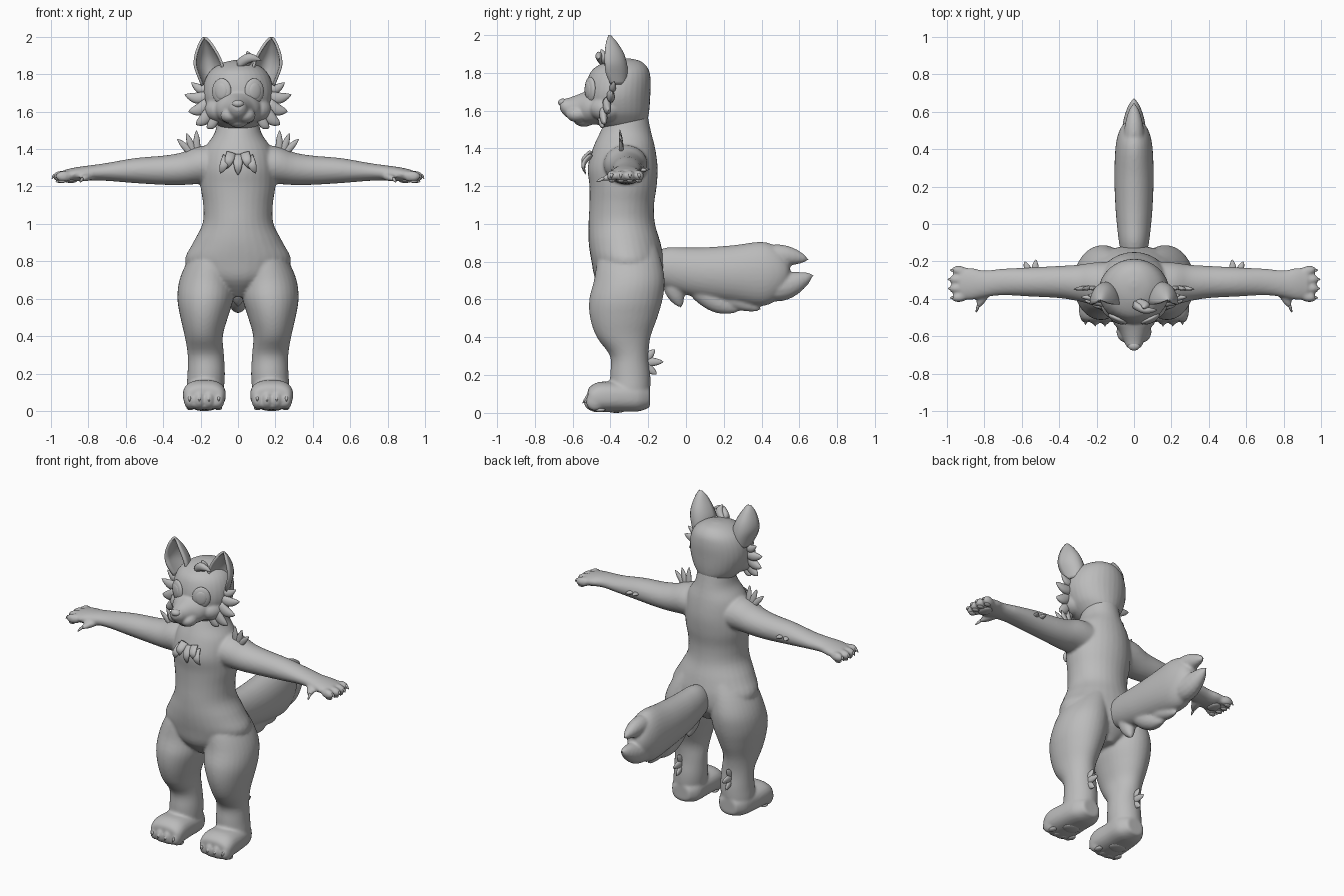
import bpy, bmesh, math
from mathutils import Vector, Matrix

cube = bpy.data.objects.get("Cube")
if cube:
    bpy.data.objects.remove(cube)

grey = bpy.data.materials.new("plain_grey")
grey.use_nodes = True
grey.diffuse_color = (0.5, 0.5, 0.5, 1)
grey.node_tree.nodes["Principled BSDF"].inputs["Base Color"].default_value = (0.5, 0.5, 0.5, 1)
X, Y, Z = Vector((1, 0, 0)), Vector((0, 1, 0)), Vector((0, 0, 1))


def resample(keys, steps=4):
    """Catmull-Rom interpolation of key tuples."""
    out = []
    for i in range(len(keys) - 1):
        quad = [keys[max(i - 1, 0)], keys[i], keys[i + 1], keys[min(i + 2, len(keys) - 1)]]
        for j in range(steps):
            t = j / steps
            out.append([b + 0.5 * t * (c - a + t * (2*a - 5*b + 4*c - d + t * (3*(b - c) + d - a)))
                        for a, b, c, d in zip(*quad)])
    return out + [list(keys[-1])]


def loft(bm, rings, u, v, n=32, power=2.0):
    """Skin superellipse rings given as (centre, ru, rv)."""
    rows = []
    for c, ru, rv in rings:
        row = []
        for i in range(n):
            a = math.tau * i / n
            ca, sa = math.cos(a), math.sin(a)
            ca = math.copysign(abs(ca) ** (2 / power), ca)
            sa = math.copysign(abs(sa) ** (2 / power), sa)
            row.append(bm.verts.new(c + u * ru * ca + v * rv * sa))
        rows.append(row)
    for a, b in zip(rows, rows[1:]):
        for i in range(n):
            bm.faces.new((a[i], a[(i + 1) % n], b[(i + 1) % n], b[i]))
    bm.faces.new(rows[0])
    bm.faces.new(rows[-1])


def ball(bm, centre, radii, turn=0):
    m = Matrix.Translation(centre) @ Matrix.Rotation(turn, 4, 'Z') @ Matrix.Diagonal((*radii, 1))
    bmesh.ops.create_uvsphere(bm, u_segments=24, v_segments=14, radius=1, matrix=m)


def spike(bm, base, tip, r, flat=0.5, thin=Y, bend=(0, 0, 0)):
    """Leaf-shaped tuft, thin along one direction, optionally bent."""
    base, tip, bend = Vector(base), Vector(tip), Vector(bend)
    d = (tip - base).normalized()
    u = d.cross(thin).normalized()
    v = d.cross(u)
    rings = []
    for i in range(10):
        t = i / 9
        w = r * (0.03 + (1 - t) ** 0.8 * (0.75 + 0.9 * t))
        rings.append((base.lerp(tip, t) + bend * math.sin(math.pi * t), w, w * flat))
    loft(bm, rings, u, v, 14)


def finish(name, bm, mirror=False, fuse=0.0, relax=0):
    bmesh.ops.recalc_face_normals(bm, faces=bm.faces[:])
    for f in bm.faces:
        f.smooth = True
    me = bpy.data.meshes.new(name)
    bm.to_mesh(me)
    bm.free()
    ob = bpy.data.objects.new(name, me)
    bpy.context.collection.objects.link(ob)
    me.materials.append(grey)
    if mirror:
        m = ob.modifiers.new("mirror", 'MIRROR')
        m.use_mirror_merge = False
    if fuse:
        m = ob.modifiers.new("fuse", 'REMESH')
        m.mode, m.voxel_size, m.use_smooth_shade = 'VOXEL', fuse, True
        m = ob.modifiers.new("relax", 'SMOOTH')
        m.factor, m.iterations = 0.5, relax
    return ob


# Body: torso, legs and arms fused into one skin
bm = bmesh.new()
torso = [(.61, -.30, .05, .09), (.7, -.30, .21, .175), (.8, -.308, .283, .192), (.9, -.325, .24, .19),
         (1.0, -.34, .19, .176), (1.1, -.34, .186, .171), (1.2, -.333, .2, .178), (1.3, -.335, .2, .185),
         (1.4, -.328, .18, .165), (1.48, -.32, .128, .137), (1.55, -.312, .11, .114), (1.62, -.31, .1, .1)]
loft(bm, [(Vector((0, y, z)), a, b) for z, y, a, b in resample(torso)], X, Y)
leg = [(.05, .175, -.29, .09, .085), (.12, .175, -.295, .1, .105), (.2, .17, -.295, .1, .106),
       (.3, .172, -.3, .097, .102), (.4, .183, -.33, .102, .142), (.5, .181, -.33, .127, .177),
       (.6, .174, -.318, .15, .194), (.7, .165, -.3, .148, .187), (.8, .14, -.3, .13, .17), (.9, .1, -.3, .1, .14)]
foot = [(-.19, .172, .08, .06, .05), (-.25, .172, .085, .1, .077), (-.35, .178, .085, .11, .079),
        (-.45, .18, .085, .115, .08), (-.5, .18, .078, .108, .068), (-.52, .18, .072, .09, .05)]
arm = [(.05, -.32, 1.31, .12, .1), (.2, -.32, 1.315, .115, .102), (.3, -.315, 1.295, .097, .087),
       (.4, -.31, 1.287, .086, .078), (.55, -.31, 1.285, .078, .067), (.7, -.31, 1.278, .071, .048),
       (.8, -.32, 1.272, .072, .04), (.87, -.32, 1.265, .086, .037), (.93, -.32, 1.26, .082, .028)]
for s in (1, -1):
    loft(bm, [(Vector((s*x, y, z)), a, b) for z, x, y, a, b in resample(leg)], X, Y)
    loft(bm, [(Vector((s*x, y, z)), a, b) for y, x, z, a, b in resample(foot)], X, Z, power=2.5)
    loft(bm, [(Vector((s*x, y, z)), a, b) for x, y, z, a, b in resample(arm)], Y, Z)
    for i in range(4):
        mid = 1 - abs(i - 1.5) / 1.5
        ball(bm, (s*(.103 + .052*i), -.48 - .018*mid, .06), (.031, .05, .05))
        ball(bm, (s*(.93 + .022*mid), -.25 - .047*i, 1.254), (.046, .026, .03), s*.12*(1.5 - i))
    spike(bm, (s*.79, -.35, 1.26), (s*.84, -.455, 1.235), .036, .8, Z)
finish("body", bm, fuse=.009, relax=5)

# Head: skull, cheeks and muzzle
bm = bmesh.new()
skull = [(1.5, -.33, .08, .09), (1.55, -.355, .13, .15), (1.6, -.36, .165, .166), (1.68, -.362, .188, .173),
         (1.76, -.355, .18, .168), (1.82, -.345, .147, .146), (1.86, -.328, .085, .09), (1.876, -.32, .02, .02)]
loft(bm, [(Vector((0, y, z)), a, b) for z, y, a, b in resample(skull)], X, Y)
muzzle = [(-.42, 1.63, .15, .1), (-.52, 1.615, .115, .09), (-.57, 1.61, .08, .075),
          (-.62, 1.612, .056, .055), (-.65, 1.62, .043, .04), (-.667, 1.628, .025, .022)]
loft(bm, [(Vector((0, y, z)), a, b) for y, z, a, b in resample(muzzle)], X, Z)
for s in (1, -1):
    ball(bm, (s*.042, -.575, 1.58), (.052, .06, .042))
    ball(bm, (s*.1, -.42, 1.61), (.08, .09, .07))
ball(bm, (0, -.54, 1.55), (.055, .055, .036))
finish("head", bm, fuse=.007, relax=5)

bm = bmesh.new()
ball(bm, (0, -.652, 1.642), (.032, .025, .021))
finish("nose", bm)

# Eyes with raised irises, and brow marks
for name, size, out in (("eye", (.056, .02, .068), 0), ("iris", (.036, .012, .045), .011)):
    bm = bmesh.new()
    ball(bm, (.087 + .4*out, -.507 - out, 1.71), size, math.radians(25))
    finish(name, bm, mirror=True)
bm = bmesh.new()
ball(bm, (.06, -.478, 1.802), (.026, .012, .011), math.radians(20))
finish("brow", bm, mirror=True)

# Ears: cupped shells open to the front
bm = bmesh.new()
ear = [(1.74, .1, .19, -.4, -.32), (1.8, .085, .215, -.425, -.315), (1.85, .085, .23, -.43, -.32),
       (1.9, .105, .226, -.43, -.335), (1.95, .135, .21, -.425, -.365), (1.98, .158, .195, -.416, -.39),
       (1.995, .175, .184, -.41, -.405)]
rows = []
for z, xi, xo, front, back in resample(ear, 3):
    row = []
    for i in range(13):
        a = math.pi * i / 12
        row.append(bm.verts.new(((xi + xo)/2 - (xo - xi)/2 * math.cos(a), front + (back - front)*math.sin(a), z)))
    rows.append(row)
for a, b in zip(rows, rows[1:]):
    for i in range(12):
        bm.faces.new((a[i], a[i + 1], b[i + 1], b[i]))
ob = finish("ear", bm, mirror=True)
m = ob.modifiers.new("thickness", 'SOLIDIFY')
m.thickness, m.offset = .014, 0

# Tail with split tip and underside tufts
bm = bmesh.new()
tail = [(-.2, .77, .06, .07), (-.1, .765, .08, .11), (0, .75, .092, .125), (.1, .74, .1, .136), (.25, .735, .105, .152),
        (.4, .735, .1, .17), (.48, .738, .085, .14), (.53, .74, .06, .085), (.55, .74, .03, .04)]
loft(bm, [(Vector((0, y, z)), a, b) for y, z, a, b in resample(tail)], X, Z)
spike(bm, (0, .4, .82), (0, .65, .812), .078, .9, X, (0, 0, .015))
spike(bm, (0, .4, .67), (0, .675, .73), .1, .85, X, (0, 0, -.025))
spike(bm, (0, .06, .66), (0, .285, .54), .075, .9, X, (0, 0, -.02))
spike(bm, (0, .2, .62), (0, .4, .545), .06, .9, X)
spike(bm, (0, -.07, .72), (0, -.025, .555), .07, .9, X, (0, -.01, 0))
finish("tail", bm, fuse=.009, relax=4)

# Fur tufts on cheeks, shoulders, elbows and calves
bm = bmesh.new()
for base, tip, r in (((.165, -.40, 1.68), (.285, -.39, 1.69), .04), ((.165, -.42, 1.64), (.265, -.41, 1.60), .042),
                     ((.15, -.44, 1.60), (.225, -.43, 1.53), .04), ((.17, -.39, 1.72), (.25, -.38, 1.755), .032),
                     ((.12, -.45, 1.57), (.165, -.44, 1.51), .032)):
    spike(bm, base, tip, r, .65, Y, (0, 0, -.012))
finish("cheek_fur", bm, mirror=True)
tufts = {
    "shoulder_fur": (Y, .024, ((.22, -.34, 1.39), (.222, -.35, 1.5)), ((.24, -.34, 1.39), (.275, -.35, 1.485)),
                     ((.25, -.34, 1.38), (.325, -.35, 1.455))),
    "elbow_fur": (Z, .024, ((.53, -.26, 1.285), (.525, -.19, 1.29)), ((.56, -.26, 1.285), (.585, -.20, 1.285))),
    "calf_fur": (X, .03, ((.18, -.22, .27), (.18, -.12, .27)), ((.18, -.22, .25), (.18, -.155, .205)),
                 ((.18, -.22, .28), (.18, -.165, .335))),
}
for name, (thin, r, *tips) in tufts.items():
    bm = bmesh.new()
    for base, tip in tips:
        spike(bm, base, tip, r, .6, thin)
    finish(name, bm, mirror=True)

# Chest fur and forelock
bm = bmesh.new()
for x, top, low in ((0, 1.37, 1.26), (.045, 1.38, 1.295), (-.045, 1.38, 1.295), (.07, 1.36, 1.27), (-.07, 1.36, 1.27)):
    spike(bm, (x*.8, -.505, top), (x*1.35, -.53, low), .032, .5, Y, (0, -.025, 0))
finish("chest_fur", bm)
bm = bmesh.new()
spike(bm, (.0, -.43, 1.85), (.125, -.46, 1.875), .034, .8, Y, (0, -.015, .025))
spike(bm, (.03, -.42, 1.85), (.05, -.45, 1.925), .034, .8, Y, (.02, 0, 0))
finish("forelock", bm)

# Claws on toes, fingers and thumbs
bm = bmesh.new()
for i in range(4):
    mid = 1 - abs(i - 1.5) / 1.5
    x, y = .103 + .052*i, -.25 - .047*i
    spike(bm, (x, -.505 - .018*mid, .075), (x, -.54 - .012*mid, .05), .012, .9, X, (0, 0, .006))
    spike(bm, (.958 + .022*mid, y, 1.262), (.985 + .016*mid, y - .003*(i - 1.5), 1.24), .011, .9, Y, (0, 0, .006))
spike(bm, (.832, -.435, 1.242), (.845, -.475, 1.222), .011, .9, X)
finish("claws", bm, mirror=True)

# Paw pads under feet and hands
bm = bmesh.new()
ball(bm, (.18, -.37, .012), (.055, .045, .012))
ball(bm, (.895, -.32, 1.231), (.036, .048, .012))
for i in range(4):
    mid = 1 - abs(i - 1.5) / 1.5
    ball(bm, (.105 + .05*i, -.455 - .025*mid, .016), (.02, .028, .012))
    ball(bm, (.94 + .02*mid, -.25 - .047*i, 1.228), (.022, .016, .009))
finish("paw_pads", bm, mirror=True)
